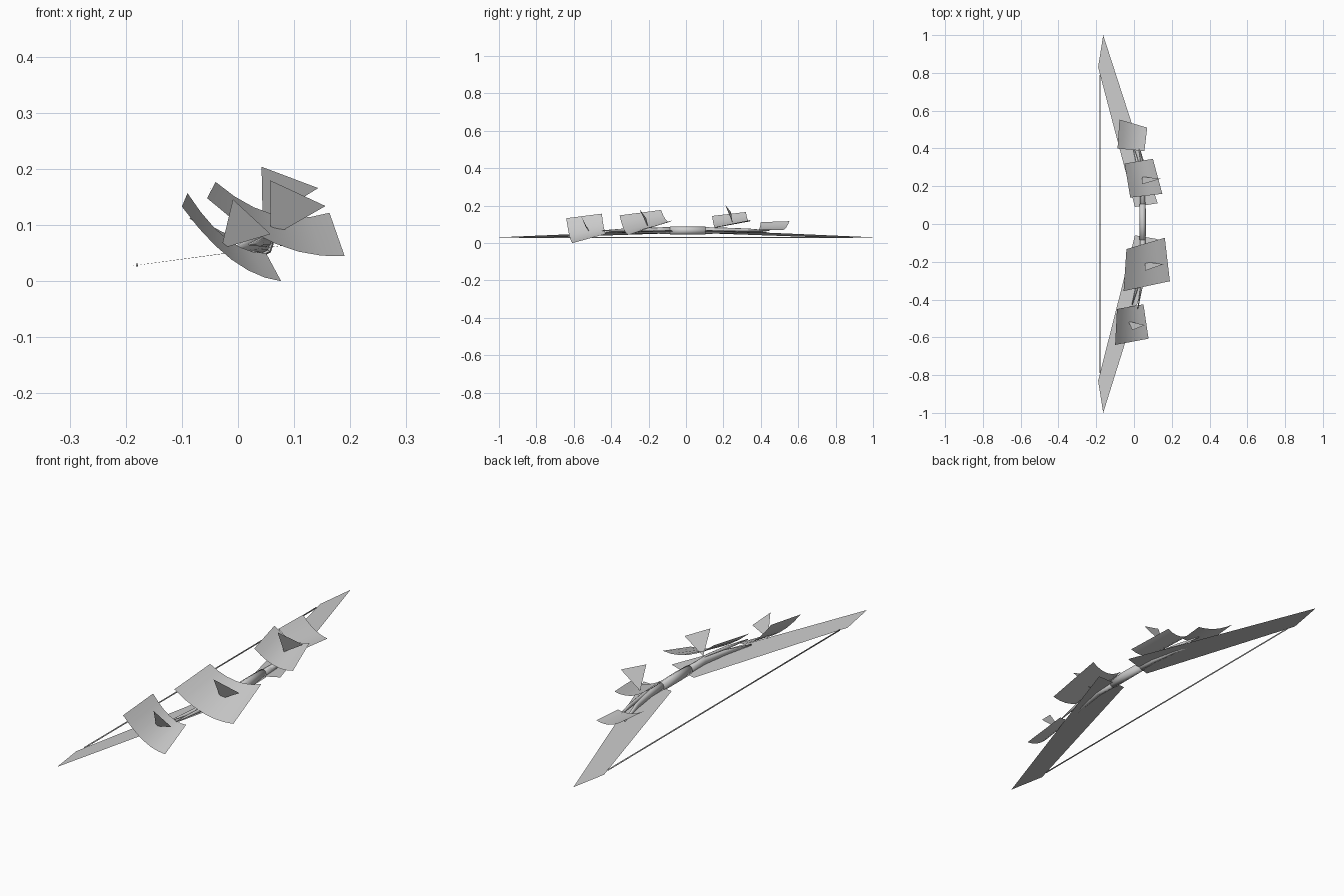
import bpy, bmesh, math
from mathutils import Vector

cube = bpy.data.objects.get("Cube")
if cube:
    bpy.data.objects.remove(cube, do_unlink=True)

grey = bpy.data.materials.new("plain grey")
grey.use_nodes = True
COLOUR = (0.6, 0.6, 0.6, 1)
grey.diffuse_color = COLOUR
grey.node_tree.nodes["Principled BSDF"].inputs["Base Color"].default_value = COLOUR


def finish(name, bm, smooth=False):
    mesh = bpy.data.meshes.new(name)
    bm.to_mesh(mesh)
    bm.free()
    for p in mesh.polygons:
        p.use_smooth = smooth
    mesh.materials.append(grey)
    ob = bpy.data.objects.new(name, mesh)
    bpy.context.collection.objects.link(ob)
    return ob


def plate(name, faces):
    """Thin flat sheets, turned to face upward."""
    bm = bmesh.new()
    for pts in faces:
        f = bm.faces.new([bm.verts.new(p) for p in pts])
        f.normal_update()
        if f.normal.z < 0:
            f.normal_flip()
    return finish(name, bm)


def leaf(name, a, b, c, d, sag):
    """Sheet a-b (high edge) to d-c (low edge), sagging in between."""
    a, b, c, d = map(Vector, (a, b, c, d))
    bm = bmesh.new()
    n = 6
    rows = []
    for i in range(n + 1):
        t = i / n
        drop = Vector((0, 0, -sag * 4 * t * (1 - t)))
        rows.append([bm.verts.new(a.lerp(d, t) + drop),
                     bm.verts.new(b.lerp(c, t) + drop)])
    for r, s in zip(rows, rows[1:]):
        bm.faces.new((r[0], s[0], s[1], r[1]))
    return finish(name, bm, True)


def rod(name, path, sides=8):
    """Tapered tube through (x, y, z, radius) points running along y."""
    bm = bmesh.new()
    rings = []
    for x, y, z, r in path:
        rings.append([bm.verts.new((x + 0.8 * r * math.cos(k * math.tau / sides), y,
                                    z + r * math.sin(k * math.tau / sides)))
                      for k in range(sides)])
    for r, s in zip(rings, rings[1:]):
        for k in range(sides):
            j = (k + 1) % sides
            bm.faces.new((r[k], r[j], s[j], s[k]))
    bm.faces.new(rings[0])
    bm.faces.new(rings[-1])
    bmesh.ops.recalc_face_normals(bm, faces=bm.faces)
    return finish(name, bm, True)


# Limb blades and the branches lying on them
for side, s in (("back", 1), ("front", -1)):
    off = 0.0 if s > 0 else 0.03
    plate(side + "_limb", [[(-0.163, s, 0.031), (-0.19, s * 0.83, 0.027),
                            (0.005, s * 0.09 + off, 0.053),
                            (0.125, s * 0.11 + off, 0.07)]])
    rod(side + "_branch", [(0.046, s * 0.08, 0.067, 0.019), (0.044, s * 0.18, 0.067, 0.016),
                           (0.025, s * 0.30, 0.065, 0.012), (-0.01, s * 0.43, 0.058, 0.003)])
    rod(side + "_twig", [(0.045, s * 0.12, 0.07, 0.013), (0.052, s * 0.22, 0.072, 0.01),
                         (0.04, s * 0.33, 0.07, 0.008), (0.02, s * 0.45, 0.066, 0.002)])

# Grip and string
rod("grip", [(0.045, -0.085, 0.067, 0.021), (0.046, 0, 0.067, 0.022), (0.045, 0.105, 0.067, 0.021)])
rod("bow_string", [(-0.18, -0.79, 0.029, 0.003), (-0.18, 0.79, 0.029, 0.003)], 6)

# Curved leaves
leaf("front_outer_leaf", (-0.10, -0.64, 0.133), (-0.09, -0.45, 0.157),
     (0.05, -0.425, 0.05), (0.077, -0.607, 0.0), 0.028)
leaf("front_inner_leaf", (-0.055, -0.355, 0.148), (-0.04, -0.133, 0.177),
     (0.163, -0.073, 0.122), (0.19, -0.303, 0.045), 0.03)
leaf("back_inner_leaf", (-0.02, 0.14, 0.145), (-0.05, 0.32, 0.166),
     (0.10, 0.345, 0.123), (0.15, 0.16, 0.086), 0.025)
leaf("back_outer_leaf", (-0.087, 0.40, 0.112), (-0.077, 0.553, 0.117),
     (0.07, 0.51, 0.07), (0.055, 0.386, 0.073), 0.015)

# Upright triangular thorns standing on their points
plate("back_inner_thorn", [[(0.042, 0.21, 0.204), (0.143, 0.24, 0.166), (0.044, 0.25, 0.105)]])
plate("front_inner_thorn", [[(0.057, -0.248, 0.18), (0.156, -0.213, 0.134), (0.058, -0.2, 0.078)]])
plate("front_outer_thorn", [[(-0.009, -0.562, 0.146), (0.058, -0.535, 0.084), (-0.03, -0.515, 0.058)]])
